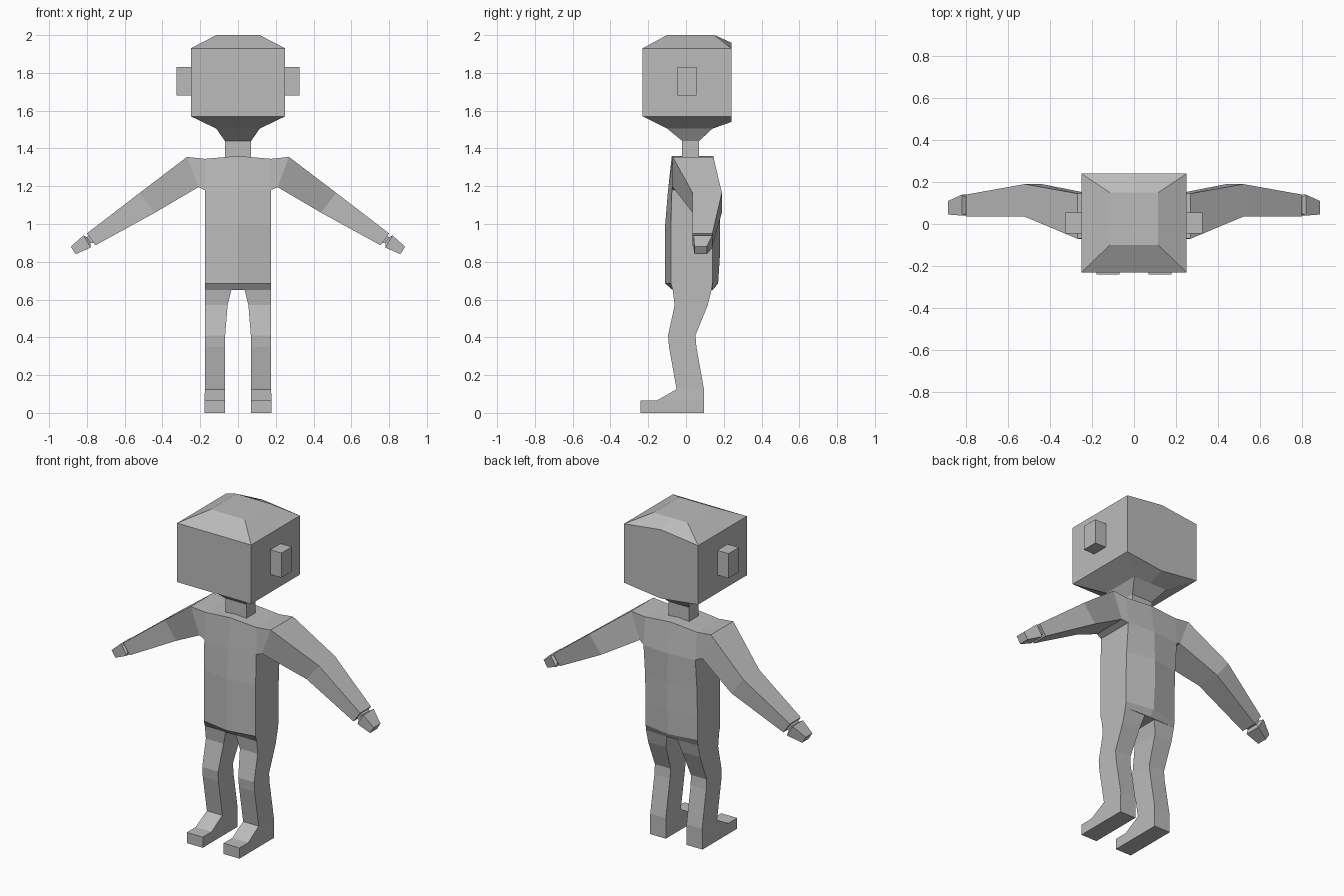
import bpy, bmesh

if "Cube" in bpy.data.objects:
    bpy.data.objects.remove(bpy.data.objects["Cube"])

grey = bpy.data.materials.new("light grey")
grey.diffuse_color = (0.5, 0.5, 0.5, 1)
grey.use_nodes = True
grey.node_tree.nodes["Principled BSDF"].inputs["Base Color"].default_value = grey.diffuse_color


def loft(name, rings, cap_start=True, cap_end=True, drop=None):
    """Skin a list of closed rings of points into one flat-shaded mesh."""
    bm = bmesh.new()
    loops = [[bm.verts.new(p) for p in r] for r in rings]
    for a, b in zip(loops, loops[1:]):
        for i in range(len(a)):
            j = (i + 1) % len(a)
            bm.faces.new((a[i], a[j], b[j], b[i]))
    if cap_start:
        bm.faces.new(loops[0][::-1])
    if cap_end:
        bm.faces.new(loops[-1])
    bmesh.ops.recalc_face_normals(bm, faces=bm.faces)
    if drop:
        bm.normal_update()
        bmesh.ops.delete(bm, geom=[f for f in bm.faces if drop(f)], context="FACES")
    me = bpy.data.meshes.new(name)
    bm.to_mesh(me)
    bm.free()
    me.materials.append(grey)
    ob = bpy.data.objects.new(name, me)
    bpy.context.collection.objects.link(ob)
    return ob


def rect(z, x0, x1, y0, y1):
    return [(x0, y0, z), (x1, y0, z), (x1, y1, z), (x0, y1, z)]


def head_ring(z, x, y0, y1, dz=0):
    # the middle of the back edge is raised or lowered by dz
    return [(-x, y0, z), (x, y0, z), (x, y1, z), (0, y1, z + dz), (-x, y1, z)]


def torso_ring(z, front, front_mid, back, back_mid, dz=0):
    x = 0.175
    return [(-x, front, z), (0, front_mid, z + dz), (x, front, z),
            (x, back, z), (0, back_mid, z + dz), (-x, back, z)]


def arm_ring(s, xt, zt, xb, zb, y0, y1):
    return [(s * xt, y0, zt), (s * xt, y1, zt), (s * xb, y1, zb), (s * xb, y0, zb)]


# Head with bevelled crown and tapered jaw
loft("head", [
    head_ring(1.44, 0.07, -0.02, 0.07),
    head_ring(1.505, 0.115, -0.10, 0.14),
    head_ring(1.57, 0.25, -0.23, 0.24, -0.03),
    head_ring(1.93, 0.25, -0.23, 0.24, 0.03),
    head_ring(2.0, 0.115, -0.10, 0.15)], cap_start=False)

# Neck
loft("neck", [rect(1.34, -0.07, 0.07, -0.02, 0.07),
              rect(1.44, -0.07, 0.07, -0.02, 0.07)], False, False)

# Torso, open where the arms join
loft("torso", [
    torso_ring(0.65, -0.07, -0.07, 0.135, 0.14),
    torso_ring(0.685, -0.08, -0.11, 0.14, 0.17),
    torso_ring(0.84, -0.08, -0.11, 0.14, 0.18),
    torso_ring(1.0, -0.08, -0.11, 0.145, 0.18),
    torso_ring(1.18, -0.075, -0.095, 0.16, 0.175),
    torso_ring(1.345, -0.07, -0.075, 0.145, 0.145, 0.015)],
    drop=lambda f: abs(f.normal.x) > 0.9 and f.calc_center_median().z > 1.18)

for s, side in ((1, "right"), (-1, "left")):
    # Ear
    loft(side + "_ear", [
        [(s * x, y, z) for y, z in ((-0.045, 1.68), (0.055, 1.68), (0.055, 1.83), (-0.045, 1.83))]
        for x in (0.25, 0.325)], cap_start=False)

    # Shoulder and arm
    loft(side + "_arm", [
        [(s * 0.175, -0.07, 1.345), (s * 0.175, 0.145, 1.345),
         (s * 0.175, 0.16, 1.18), (s * 0.175, -0.075, 1.18)],
        arm_ring(s, 0.27, 1.355, 0.21, 1.195, -0.07, 0.145),
        arm_ring(s, 0.52, 1.165, 0.44, 1.06, 0.035, 0.19),
        arm_ring(s, 0.80, 0.95, 0.755, 0.887, 0.035, 0.14)], cap_start=False)

    # Wrist and hand
    loft(side + "_hand", [
        arm_ring(s, 0.79, 0.94, 0.765, 0.90, 0.05, 0.125),
        arm_ring(s, 0.80, 0.93, 0.78, 0.90, 0.05, 0.125),
        arm_ring(s, 0.818, 0.94, 0.78, 0.875, 0.04, 0.14),
        arm_ring(s, 0.885, 0.88, 0.86, 0.84, 0.045, 0.11)], cap_start=False)

    # Leg and foot
    sections = [(0.65, 0.035, 0.175, -0.07, 0.135),
                (0.57, 0.055, 0.175, -0.06, 0.115),
                (0.41, 0.068, 0.175, -0.095, 0.05),
                (0.35, 0.07, 0.175, -0.09, 0.055),
                (0.125, 0.07, 0.175, -0.05, 0.095),
                (0.065, 0.07, 0.178, -0.155, 0.095),
                (0.065, 0.07, 0.178, -0.24, 0.095),
                (0.0, 0.07, 0.178, -0.24, 0.095)]
    loft(side + "_leg", [rect(z, s * a, s * b, y0, y1) for z, a, b, y0, y1 in sections],
         cap_start=False)
